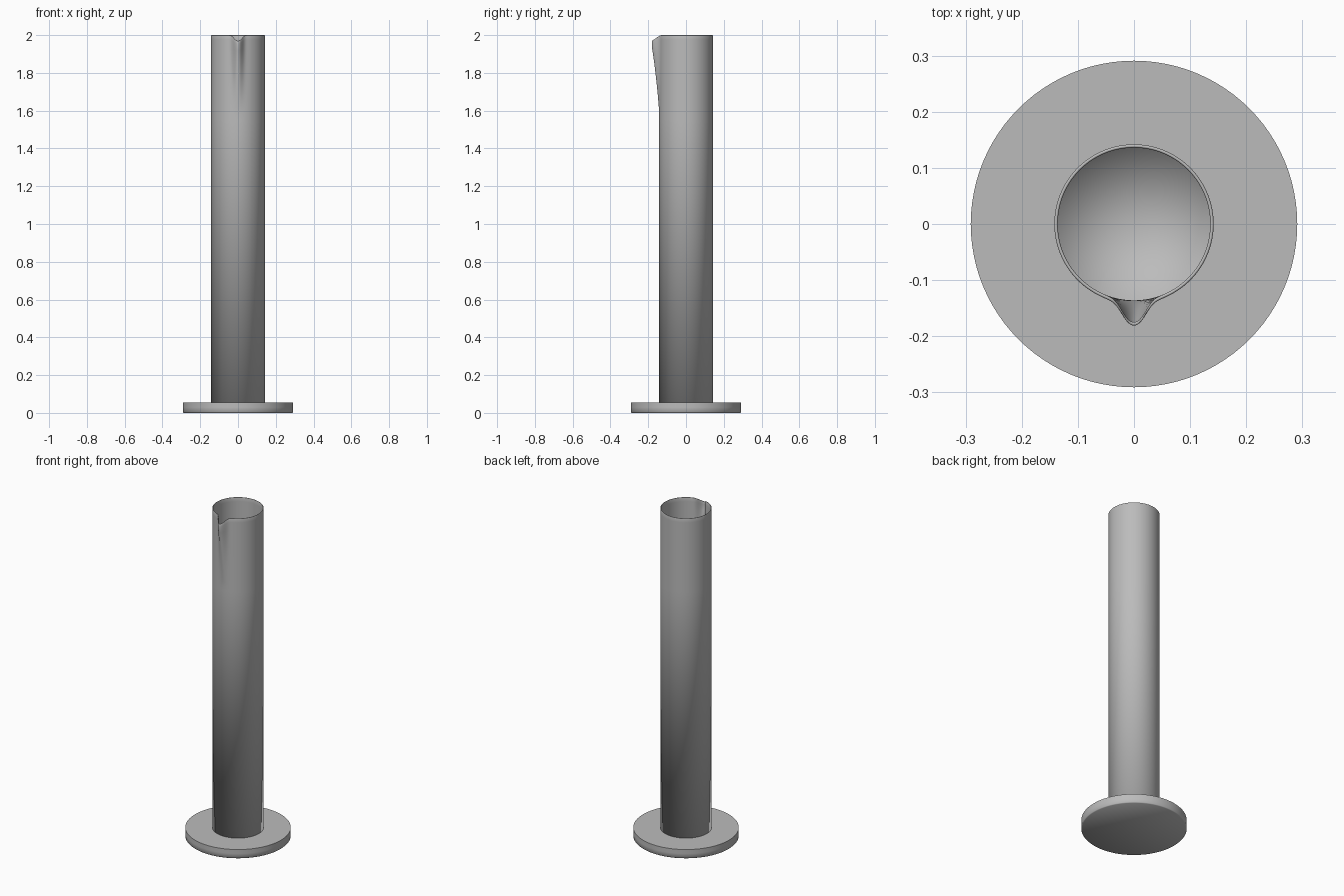
import bpy, bmesh, math

cube = bpy.data.objects.get("Cube")
if cube:
    bpy.data.objects.remove(cube, do_unlink=True)

RADIUS, WALL, HEIGHT = 0.142, 0.006, 2.0
BASE_RADIUS, BASE_TOP = 0.291, 0.055
FRONT = -math.pi / 2

grey = bpy.data.materials.new("plain grey")
grey.use_nodes = True
colour = (0.5, 0.5, 0.5, 1)
grey.diffuse_color = colour
grey.node_tree.nodes["Principled BSDF"].inputs["Base Color"].default_value = colour


def lathe(name, profile, angles, shape):
    """Skin rings of points, closing both ends with a fan."""
    bm = bmesh.new()
    rings = [[bm.verts.new(shape(r, z, a)) for a in angles] for r, z in profile]
    n = len(angles)
    for low, high in zip(rings, rings[1:]):
        for i in range(n):
            j = (i + 1) % n
            bm.faces.new((low[i], low[j], high[j], high[i]))
    for ring, z in ((rings[0], profile[0][1]), (rings[-1], profile[-1][1])):
        centre = bm.verts.new((0, 0, z))
        for i in range(n):
            bm.faces.new((ring[i], ring[(i + 1) % n], centre))
    bmesh.ops.recalc_face_normals(bm, faces=bm.faces)
    for face in bm.faces:
        face.smooth = True
    mesh = bpy.data.meshes.new(name)
    bm.to_mesh(mesh)
    bm.free()
    mesh.materials.append(grey)
    obj = bpy.data.objects.new(name, mesh)
    bpy.context.collection.objects.link(obj)
    return obj


def round_shape(r, z, a):
    return (r * math.cos(a), r * math.sin(a), z)


def spout_shape(r, z, a):
    """Push the front of the rim outward and dip its lip."""
    off = math.degrees(abs(a - FRONT))
    crest = math.exp(-(off / 9.5) ** 2)
    rise = min(max((z - 1.58) / 0.37, 0), 1)
    bulge = 0.039 * crest * rise ** 1.3
    dip = 0.03 * crest * max(0, (z - 1.85) / 0.15) ** 2
    r += bulge
    return (r * math.cos(a), r * math.sin(a), z - dip)


# Round foot plate with a crisp top edge
even = [math.tau * i / 96 for i in range(96)]
foot = lathe("foot_plate", [(BASE_RADIUS - 0.004, 0), (BASE_RADIUS, 0.004),
                            (BASE_RADIUS, 0.03), (BASE_RADIUS, BASE_TOP)],
             even, round_shape)
bpy.context.view_layer.objects.active = foot
foot.select_set(True)
bpy.ops.object.shade_smooth_by_angle(angle=math.radians(50))

# Hollow tube: outer wall, rounded rim, inner wall, smooth floor
levels = [1.55 + 0.025 * i for i in range(18)]
inner = RADIUS - WALL
profile = [(RADIUS, 0.05)] + [(RADIUS, z) for z in levels]
for i in range(5):
    t = math.pi * i / 4
    profile.append((RADIUS - WALL / 2 + WALL / 2 * math.cos(t),
                    HEIGHT - 0.004 + 0.004 * math.sin(t)))
profile += [(inner, z) for z in reversed(levels)] + [(inner, BASE_TOP + 0.005)]

# Finer angular steps around the spout
fine = [FRONT + math.radians(d) for d in range(-30, 30)]
coarse = [FRONT + math.radians(d) for d in range(30, 330, 5)]
tube = lathe("measuring_tube", profile, fine + coarse, spout_shape)
